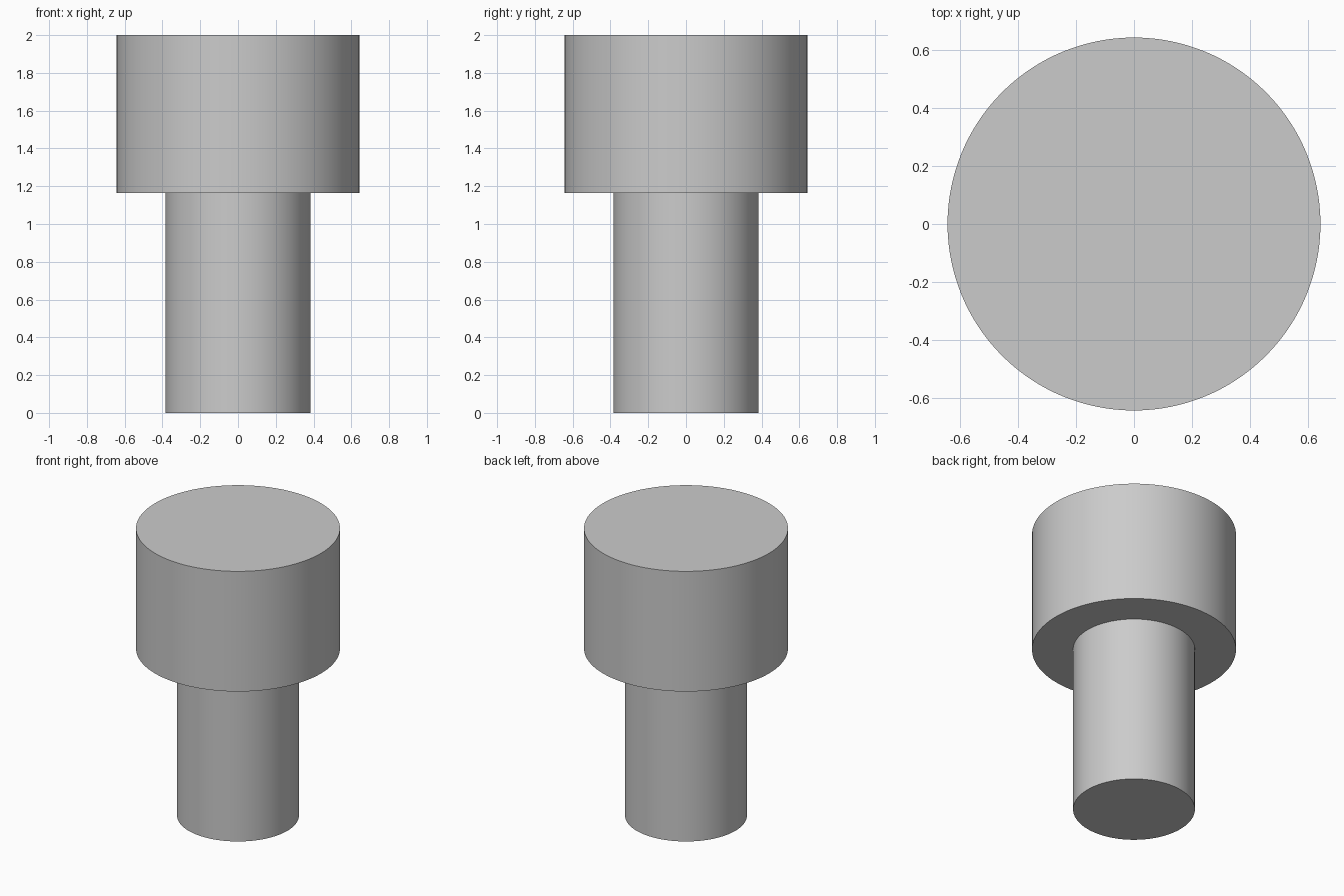
import bpy, bmesh, math

if "Cube" in bpy.data.objects:
    bpy.data.objects.remove(bpy.data.objects["Cube"])

SIDES = 128
# Stepped outline (radius, height), from bottom centre to top centre
PROFILE = [(0, 0), (0.384, 0), (0.384, 1.164), (0.643, 1.164), (0.643, 2), (0, 2)]

# Revolve the outline into one stepped pin: narrow shank with a wide head
bm = bmesh.new()
verts = [bm.verts.new((r, 0, z)) for r, z in PROFILE]
edges = [bm.edges.new(pair) for pair in zip(verts, verts[1:])]
bmesh.ops.spin(bm, geom=verts + edges, cent=(0, 0, 0), axis=(0, 0, 1),
               angle=math.tau, steps=SIDES, use_merge=False)
bmesh.ops.remove_doubles(bm, verts=bm.verts, dist=1e-4)
bmesh.ops.recalc_face_normals(bm, faces=bm.faces)

mesh = bpy.data.meshes.new("stepped_pin")
bm.to_mesh(mesh)
bm.free()
pin = bpy.data.objects.new("stepped_pin", mesh)
bpy.context.collection.objects.link(pin)

# Smooth round walls with crisp rims
bpy.context.view_layer.objects.active = pin
pin.select_set(True)
bpy.ops.object.shade_smooth_by_angle(angle=math.radians(30))
